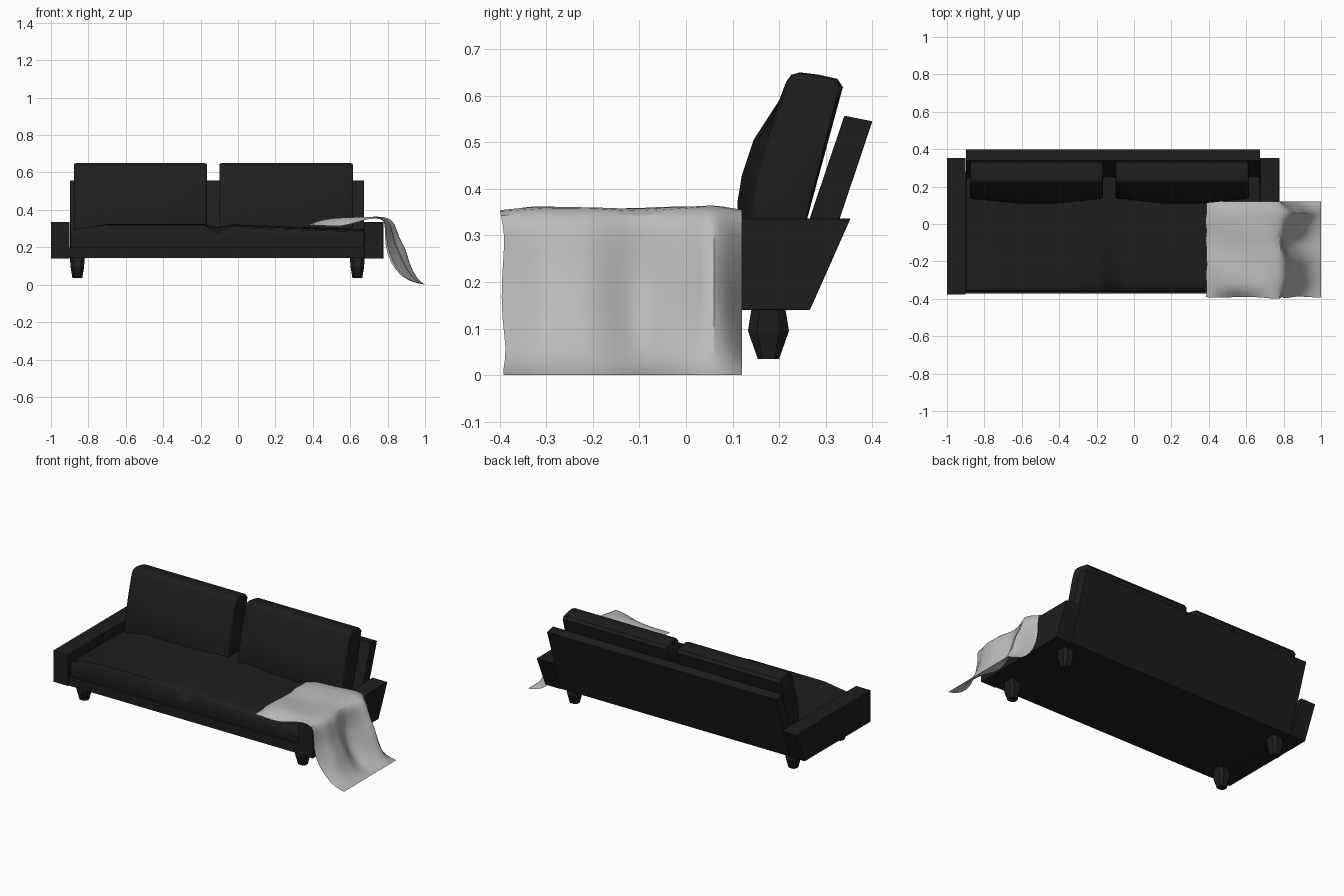
import bpy, math, random

if "Cube" in bpy.data.objects:
    bpy.data.objects.remove(bpy.data.objects["Cube"])
random.seed(3)

def material(name, v):
    m = bpy.data.materials.new(name)
    m.diffuse_color = (*v, 1)
    m.use_nodes = True
    m.node_tree.nodes["Principled BSDF"].inputs["Base Color"].default_value = m.diffuse_color
    return m

BLACK = material("black upholstery", (0.0125, 0.0125, 0.0125))
GREY = material("grey wool", (0.50, 0.49, 0.485))

def make(name, verts, faces, mat, angle=None, bevel=0, subdiv=0):
    me = bpy.data.meshes.new(name)
    me.from_pydata(verts, [], faces)
    me.materials.append(mat)
    ob = bpy.data.objects.new(name, me)
    bpy.context.collection.objects.link(ob)
    bpy.ops.object.select_all(action='DESELECT')
    ob.select_set(True)
    bpy.context.view_layer.objects.active = ob
    bpy.ops.object.mode_set(mode='EDIT')
    bpy.ops.mesh.select_all(action='SELECT')
    bpy.ops.mesh.normals_make_consistent(inside=False)
    bpy.ops.object.mode_set(mode='OBJECT')
    if angle:
        bpy.ops.object.shade_smooth_by_angle(angle=math.radians(angle))
    if bevel:
        b = ob.modifiers.new("bevel", 'BEVEL')
        b.width, b.segments = bevel, 2
    if subdiv:
        s = ob.modifiers.new("subdivision", 'SUBSURF')
        s.levels = s.render_levels = subdiv
        s.boundary_smooth = 'PRESERVE_CORNERS'
    return ob

def loft(name, rings, mat, **kw):
    """Skin a row of equal closed rings and cap both ends."""
    n = len(rings[0])
    verts = [p for r in rings for p in r]
    faces = [(i*n + j, i*n + (j+1) % n, (i+1)*n + (j+1) % n, (i+1)*n + j)
             for i in range(len(rings)-1) for j in range(n)]
    faces += [tuple(range(n)), tuple(range(len(verts)-n, len(verts)))]
    return make(name, verts, faces, mat, **kw)

def extrude_x(name, profile, x0, x1, mat, **kw):
    return loft(name, [[(x, y, z) for y, z in profile] for x in (x0, x1)], mat, **kw)

def lerp_table(table, t):
    for (a, va), (b, vb) in zip(table, table[1:]):
        if t <= b:
            return va + (vb - va) * max(0, (t - a) / (b - a))
    return table[-1][1]

# arms, slanted at the back
ARM = [(-0.377, 0.14), (0.266, 0.14), (0.353, 0.336), (-0.377, 0.336)]
extrude_x("left_arm", ARM, -1.0, -0.9, BLACK, bevel=0.002)
extrude_x("right_arm", ARM, 0.675, 0.777, BLACK, bevel=0.002)

# base frame and leaning backrest
extrude_x("base_frame", [(-0.372, 0.142), (0.255, 0.142), (0.28, 0.2), (-0.372, 0.2)],
          -0.9, 0.675, BLACK)
extrude_x("backrest", [(0.2, 0.142), (0.265, 0.142), (0.4, 0.545), (0.34, 0.557)],
          -0.897, 0.673, BLACK, bevel=0.002)

# seat cushion, its front edge notched between the two seats
FRONT = [(-0.895, 0.285), (-0.875, 0.297), (-0.7, 0.322), (-0.18, 0.322), (-0.11, 0.257),
         (-0.02, 0.318), (0.04, 0.303), (0.67, 0.285)]
REAR = [(-0.895, 0.28), (-0.7, 0.322), (-0.18, 0.322), (-0.11, 0.305), (-0.02, 0.32), (0.67, 0.295)]
rings = []
for x in [-0.895, -0.875, -0.8, -0.7, -0.45, -0.18, -0.145, -0.11, -0.065, -0.02, 0.04,
          0.2, 0.4, 0.6, 0.67]:
    h, r = lerp_table(FRONT, x), lerp_table(REAR, x)
    rings.append([(x, y, z) for y, z in
                  [(-0.358, 0.19), (-0.362, 0.235), (-0.361, h - 0.015), (-0.352, h - 0.002),
                   (-0.3, (h + r) / 2), (-0.2, r), (-0.05, r + 0.002), (0.25, r), (0.25, 0.19)]])
loft("seat_cushion", rings, BLACK, angle=50)

# back cushions: straight edges, bulging middle
EDGE = [(0.335, 0.612), (0.337, 0.618), (0.325, 0.636), (0.285, 0.645), (0.245, 0.65),
        (0.226, 0.645), (0.215, 0.63), (0.2, 0.59), (0.176, 0.505), (0.156, 0.43),
        (0.143, 0.37), (0.135, 0.28), (0.245, 0.28)]
BULGE = [0, 0, 0, 0, 0, 0, 0, 0, 0.031, 0.036, 0.033, 0.02, 0]
for side, x0, x1 in (("left", -0.878, -0.165), ("right", -0.1, 0.615)):
    rings = []
    for t in (0, 0.006, 0.02, 0.1, 0.2, 0.35, 0.5, 0.65, 0.8, 0.9, 0.98, 0.994, 1):
        d = min(t, 1 - t)
        s = 0.9 if d == 0 else 0.97 if d < 0.01 else 1
        k = min(1, math.sin(math.pi * t) * 1.15)
        rings.append([(x0 + (x1 - x0) * t,
                       0.24 + (y - b * k - 0.24) * s,
                       0.46 + (z - 0.46) * (0.5 + s / 2))
                      for (y, z), b in zip(EDGE, BULGE)])
    loft(side + "_back_cushion", rings, BLACK, angle=40)

# eight-sided legs that swell just under the frame
for end, cy in (("front", -0.277), ("back", 0.177)):
    for side, cx in (("left", -0.859), ("right", 0.638)):
        rings = []
        for z, rx, ry in ((0.145, 0.040, 0.036), (0.095, 0.036, 0.044), (0.035, 0.026, 0.023)):
            c = 0.55
            rings.append([(cx + rx * a, cy + ry * b, z) for a, b in
                          ((1, c), (c, 1), (-c, 1), (-1, c), (-1, -c), (-c, -1), (c, -1), (1, -c))])
        loft(f"{end}_{side}_leg", rings, BLACK)

# throw blanket: lies on the seat and arm, then hangs in folds to the floor
INNER = [(0.38, 0.320), (0.45, 0.343), (0.55, 0.348), (0.66, 0.355), (0.74, 0.358), (0.783, 0.346),
         (0.786, 0.30), (0.785, 0.21), (0.815, 0.115), (0.87, 0.045), (0.93, 0.013), (1.0, 0.0)]
OUTER = [(0.38, 0.320), (0.45, 0.349), (0.55, 0.360), (0.66, 0.364), (0.74, 0.366), (0.80, 0.362),
         (0.842, 0.335), (0.865, 0.25), (0.903, 0.2), (0.916, 0.12), (0.958, 0.03), (1.0, 0.0)]
FOLD = [(-0.39, 0.1), (-0.3, 0.6), (-0.2, 0.6), (-0.1, 0.05), (0.0, 0.6), (0.065, 1.1), (0.12, 0.0)]
DROOP = [0.0, 0.02, 0.042, 0.015]
ROWS = 18
verts, faces = [], []
n = len(INNER)
for j in range(ROWS):
    y = -0.392 + 0.512 * j / (ROWS - 1)
    w = lerp_table(FOLD, y)
    for i, ((xa, za), (xb, zb)) in enumerate(zip(INNER, OUTER)):
        x, z, yy = xa + (xb - xa) * w, za + (zb - za) * w, y
        if i < 4:
            z += 0.005 * math.sin(22 * y + i)
            if j < 2:
                z -= DROOP[i] * (1 - 0.7 * j)
        if i == 0:
            x += random.uniform(0, 0.012)
        if j == 0 and i < n - 1:
            yy += random.uniform(-0.008, 0.008)
        verts.append((x, yy, z))
for j in range(ROWS - 1):
    for i in range(n - 1):
        a = j * n + i
        faces.append((a, a + 1, a + n + 1, a + n))
make("throw_blanket", verts, faces, GREY, angle=60, subdiv=1)
